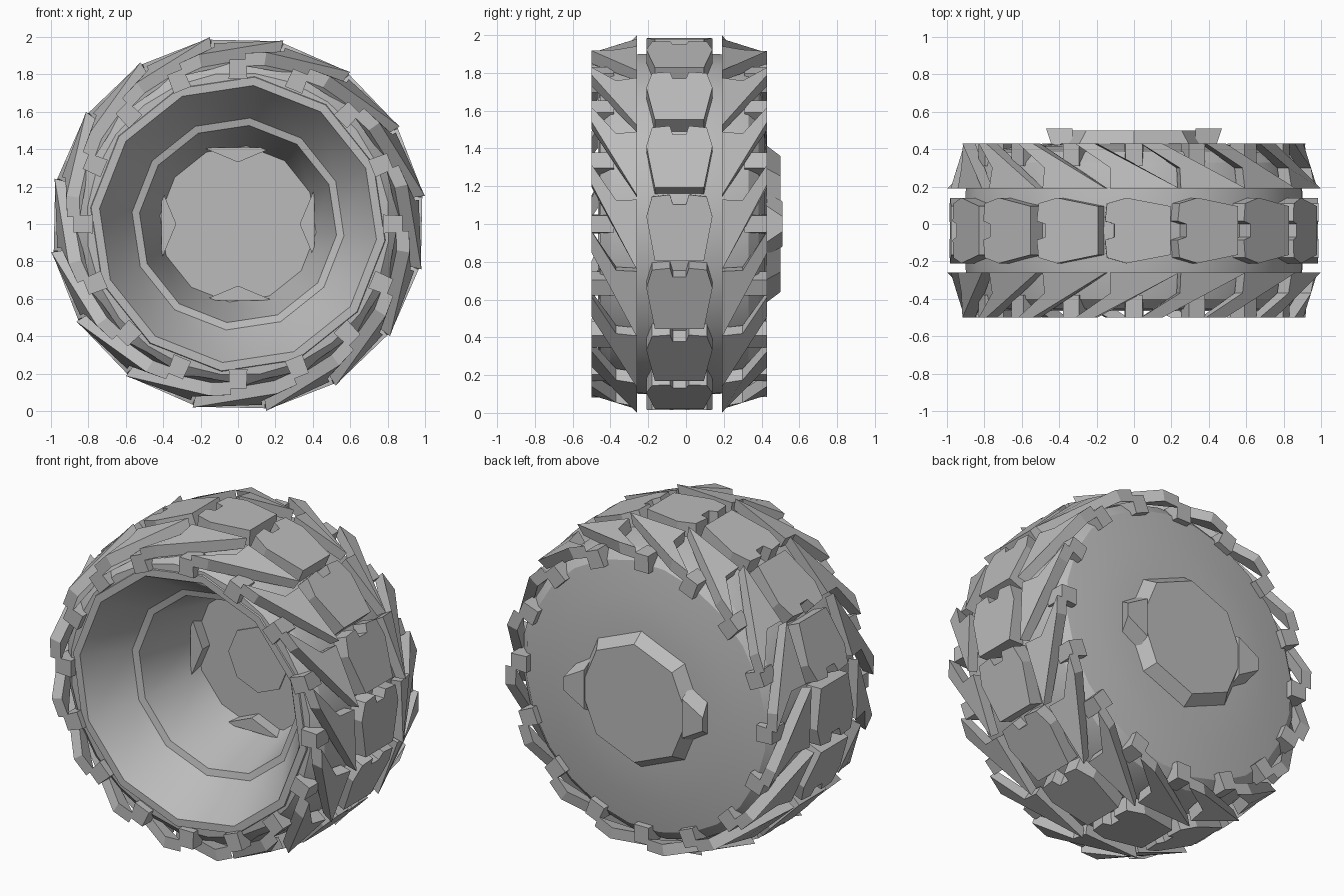
import bpy, bmesh
from math import sin, cos, radians, pi

if "Cube" in bpy.data.objects:
    bpy.data.objects.remove(bpy.data.objects["Cube"], do_unlink=True)

grey = bpy.data.materials.new("plain_grey")
grey.use_nodes = True
grey.diffuse_color = (0.5, 0.5, 0.5, 1)
grey.node_tree.nodes["Principled BSDF"].inputs["Base Color"].default_value = (0.5, 0.5, 0.5, 1)

MID = -0.035   # middle plane of the tyre
COUNT = 16     # tread pieces around the tyre
STEP = 360 / COUNT


def finish(name, bm, smooth=False):
    mesh = bpy.data.meshes.new(name)
    bm.to_mesh(mesh)
    bm.free()
    mesh.materials.append(grey)
    ob = bpy.data.objects.new(name, mesh)
    ob.location.z = 1
    bpy.context.collection.objects.link(ob)
    if smooth:
        bpy.ops.object.select_all(action='DESELECT')
        ob.select_set(True)
        bpy.context.view_layer.objects.active = ob
        bpy.ops.object.shade_smooth_by_angle(angle=radians(32))
    return ob


def lathe(name, profile, sides, turn=0.0, smooth=True):
    """Spin (radius, y) points around the axle."""
    bm = bmesh.new()
    rings = []
    for r, y in profile:
        angles = [radians(turn) + 2 * pi * j / sides for j in range(sides)]
        rings.append([bm.verts.new((r * cos(a), y, r * sin(a))) for a in angles])
    for lo, hi in zip(rings, rings[1:]):
        for j in range(sides):
            k = (j + 1) % sides
            bm.faces.new((lo[j], hi[j], hi[k], lo[k]))
    bmesh.ops.remove_doubles(bm, verts=bm.verts, dist=0.0001)
    return finish(name, bm, smooth)


def place(point, deg):
    """Turn a (radial, tangent, y) point to an angle on the wheel."""
    r, t, y = point
    a = radians(deg)
    return (r * cos(a) - t * sin(a), y, r * sin(a) + t * cos(a))


def prism(bm, top, base, deg):
    """Solid between two matching outlines."""
    up = [bm.verts.new(place(p, deg)) for p in top]
    dn = [bm.verts.new(place(p, deg)) for p in base]
    bm.faces.new(up)
    bm.faces.new(dn[::-1])
    for i in range(len(up)):
        k = (i + 1) % len(up)
        bm.faces.new((up[i], dn[i], dn[k], up[k]))


def ring_of(name, top, base, angles):
    bm = bmesh.new()
    for deg in angles:
        prism(bm, top, base, deg)
    bmesh.ops.recalc_face_normals(bm, faces=bm.faces)
    return finish(name, bm)


def mirror_y(points):
    return [(r, t, 2 * MID - y) for r, t, y in points]


all_round = [STEP * i for i in range(COUNT)]

# Tyre skin, from the front lip over the tread to the domed back
lathe("tyre_body", [(0.76, -0.458), (0.81, -0.455), (0.87, -0.40), (0.905, -0.25),
                    (0.915, MID), (0.905, 0.18), (0.87, 0.33), (0.81, 0.385),
                    (0.62, 0.415), (0.40, 0.43), (0, 0.43)], 24, 23.6)

# Deep stepped rim, open at the front
lathe("rim", [(0, 0.20), (0.42, 0.20), (0.53, -0.20), (0.57, -0.21),
              (0.74, -0.455), (0.745, -0.465), (0.79, -0.465), (0.80, -0.44)], 12, 23.6)
lathe("hub_plate", [(0, 0.192), (0.20, 0.192), (0.20, 0.20)], 8, smooth=False)

# Raised cap on the back
lathe("back_cap", [(0.42, 0.42), (0.36, 0.50), (0, 0.50)], 8, smooth=False)
ring_of("back_cap_claws",
        [(0.33, -0.12, 0.51), (0.47, -0.04, 0.51), (0.47, 0.04, 0.51), (0.33, 0.12, 0.51)],
        [(0.33, -0.17, 0.42), (0.44, -0.10, 0.42), (0.44, 0.10, 0.42), (0.33, 0.17, 0.42)],
        (0, 180))

# Four bent blades standing on the rim floor
blade = [(0.41, -0.19), (0.33, 0), (0.41, 0.19)]
ring_of("floor_blades", [(r, t, 0.13) for r, t in blade],
        [(r, t, 0.21) for r, t in blade], (0, 90, 180, 270))

# Middle tread tiles with a notch in the leading edge
half = [(-0.175, 0.13), (0.06, 0.175), (0.165, 0.145), (0.175, 0.05), (0.125, 0.035)]
outline = [(t, MID + w) for t, w in half] + [(t, MID - w) for t, w in half[::-1]]
ring_of("middle_tiles", [(0.982, t, y) for t, y in outline],
        [(0.88, t, y) for t, y in outline], [d - 1.2 for d in all_round])

# Slanted shoulder treads: (radius, angle, y)
tread = [(1.01, 0, 0.19), (0.93, 27, 0.43), (0.915, 34, 0.43), (0.955, 21.5, 0.30), (0.975, 21.5, 0.19)]


def tread_outline(drop):
    return [((r - drop) * cos(radians(a)), (r - drop) * sin(radians(a)), y) for r, a, y in tread]


tread_angles = [d + 8.6 for d in all_round]
upper, lower = tread_outline(0), tread_outline(0.07)
ring_of("back_shoulder_treads", upper, lower, tread_angles)
ring_of("front_shoulder_treads", mirror_y(upper), mirror_y(lower), tread_angles)

# Small sidewall lugs
face = [(0.775, -0.05), (0.88, -0.045), (0.88, 0.045), (0.775, 0.05)]
outer = [(r, t, -0.50) for r, t in face]
inner = [(r, t, -0.38) for r, t in face]
ring_of("front_lugs", outer, inner, all_round)
ring_of("back_lugs", mirror_y(outer), mirror_y(inner), all_round)
